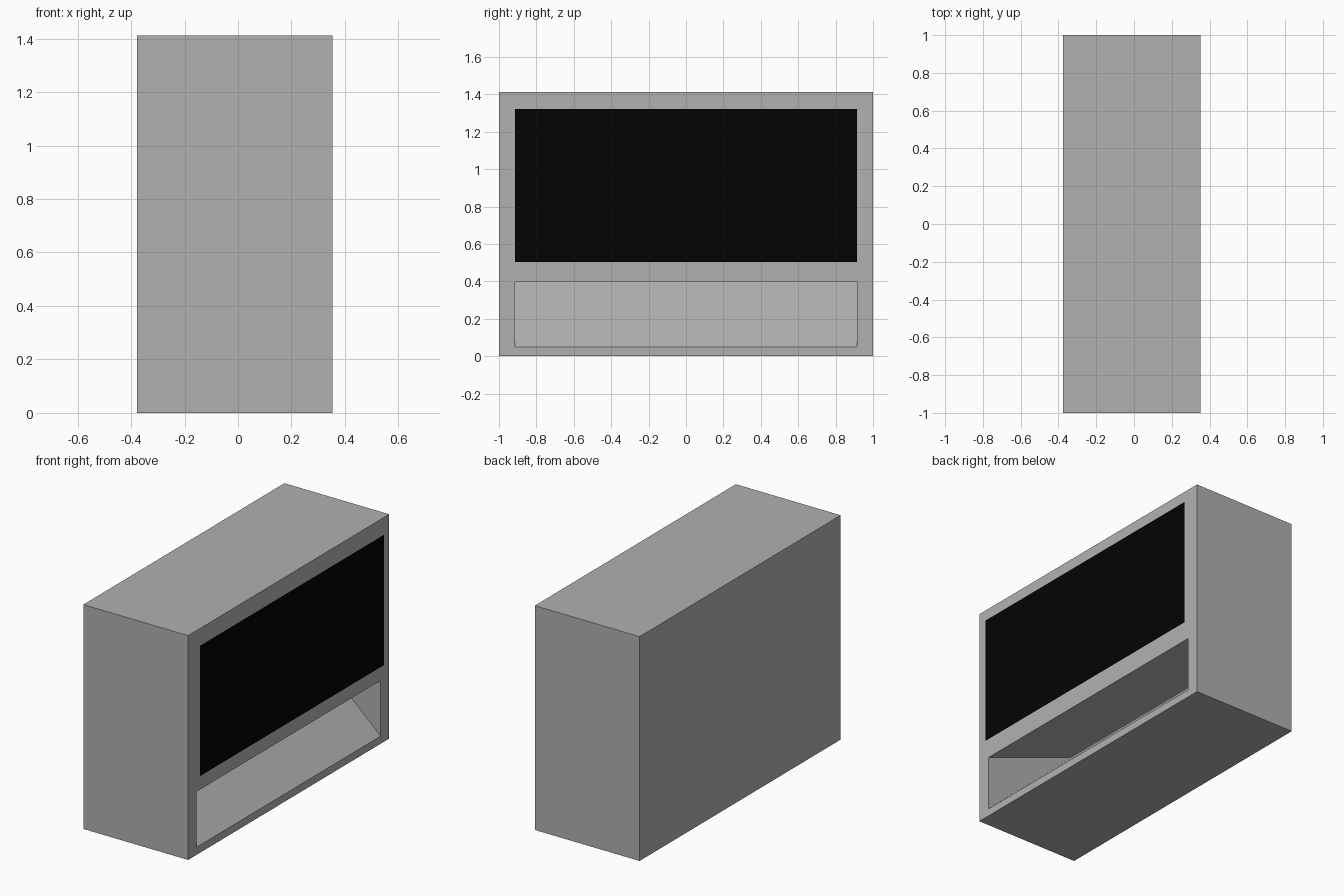
import bpy
import bmesh

if "Cube" in bpy.data.objects:
    bpy.data.objects.remove(bpy.data.objects["Cube"])

HALF_Y = 0.915
FRONT_X, BACK_X = 0.353, -0.377


def paint(obj, name, value):
    """Give an object a plain neutral material."""
    mat = bpy.data.materials.new(name)
    mat.diffuse_color = (value, value, value, 1)
    mat.use_nodes = True
    mat.node_tree.nodes["Principled BSDF"].inputs["Base Color"].default_value = mat.diffuse_color
    obj.data.materials.append(mat)


def prism(name, profile, half_width):
    """Extrude an (x, z) profile symmetrically along y."""
    bm = bmesh.new()
    face = bm.faces.new([bm.verts.new((x, -half_width, z)) for x, z in profile])
    ext = bmesh.ops.extrude_face_region(bm, geom=[face])
    moved = [g for g in ext["geom"] if isinstance(g, bmesh.types.BMVert)]
    bmesh.ops.translate(bm, verts=moved, vec=(0, 2 * half_width, 0))
    bmesh.ops.recalc_face_normals(bm, faces=bm.faces)
    mesh = bpy.data.meshes.new(name)
    bm.to_mesh(mesh)
    bm.free()
    obj = bpy.data.objects.new(name, mesh)
    bpy.context.collection.objects.link(obj)
    paint(obj, name + "_grey", 0.44)
    return obj


# Main cabinet
cabinet = prism("cabinet", [(BACK_X, 0), (FRONT_X, 0), (FRONT_X, 1.412), (BACK_X, 1.412)], 1.0)

# Wedge-shaped lower recess: steep floor meeting a gently rising ceiling
cutter = prism("recess_cutter", [(0.45, 0.048), (FRONT_X, 0.048), (-0.287, 0.635),
                                 (FRONT_X, 0.398), (0.45, 0.398)], HALF_Y)
cutter.hide_render = True
cutter.hide_viewport = True
cut = cabinet.modifiers.new("recess", "BOOLEAN")
cut.operation = "DIFFERENCE"
cut.solver = "EXACT"
cut.object = cutter

# Thin black panel floating just in front of the cabinet
bpy.ops.mesh.primitive_plane_add(size=1, location=(0.377, 0, 0.912), rotation=(0, 1.5707963, 0))
screen = bpy.context.object
screen.name = "screen_panel"
screen.scale = (0.82, 1.83, 1)
paint(screen, "black_glass", 0.001)
